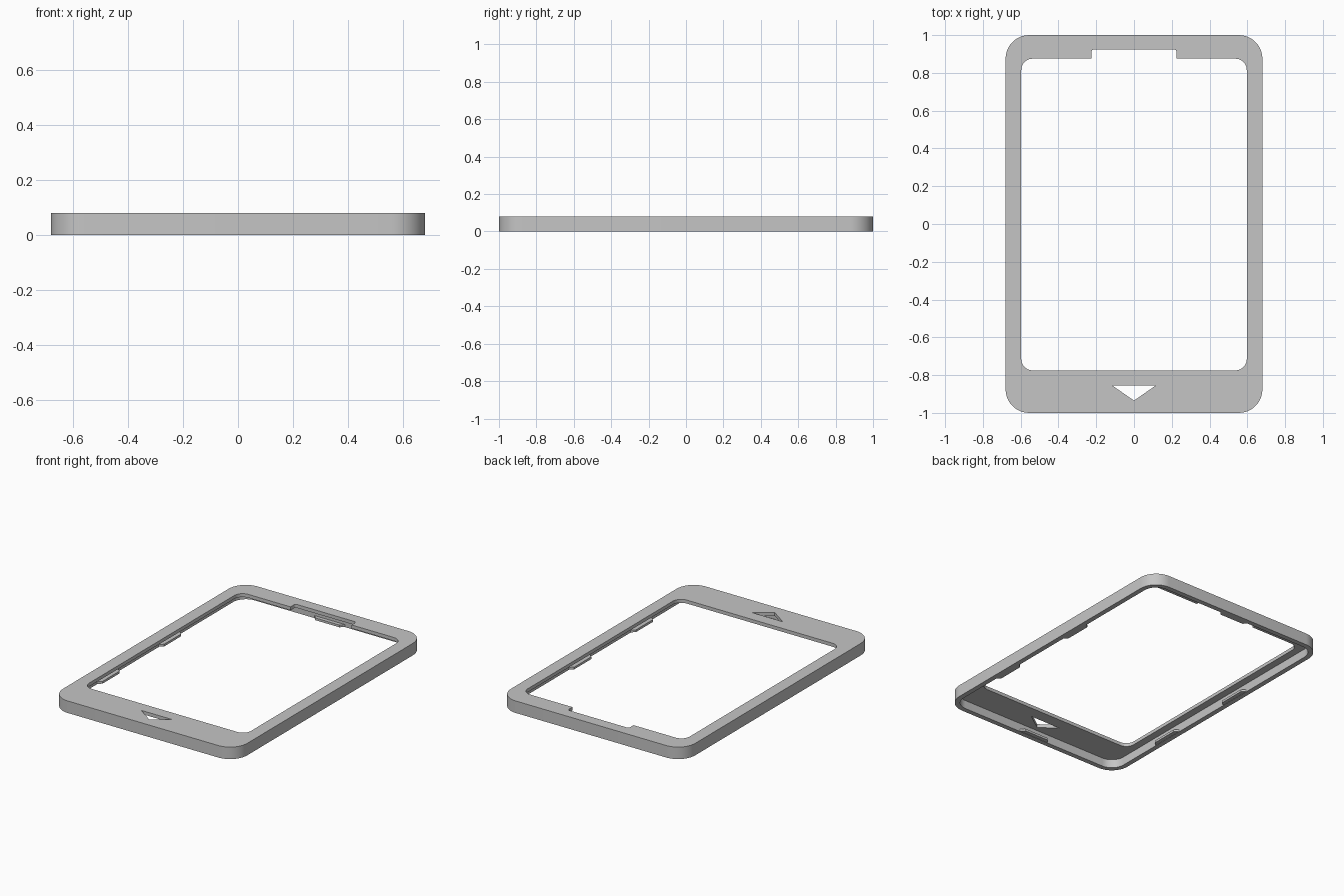
import bpy, bmesh, math
from mathutils import Matrix

cube = bpy.data.objects.get("Cube")
if cube:
    bpy.data.objects.remove(cube, do_unlink=True)

HEIGHT, PLATE_Z, WALL = 0.08, 0.057, 0.033

grey = bpy.data.materials.new("light_grey")
grey.use_nodes = True
colour = (0.56, 0.56, 0.56, 1)
grey.diffuse_color = colour
grey.node_tree.nodes["Principled BSDF"].inputs["Base Color"].default_value = colour


def rounded_rect(x0, x1, y0, y1, r, steps=10):
    """Counter-clockwise outline of a rounded rectangle."""
    corners = [(x1 - r, y1 - r), (x0 + r, y1 - r), (x0 + r, y0 + r), (x1 - r, y0 + r)]
    points = []
    for quarter, (cx, cy) in enumerate(corners):
        for i in range(steps + 1):
            a = (quarter + i / steps) * math.pi / 2
            points.append((cx + r * math.cos(a), cy + r * math.sin(a)))
    return points


def prism(name, outline, z0, z1, matrix=Matrix()):
    """Extrude a flat outline from z0 to z1."""
    bm = bmesh.new()
    base = bm.faces.new([bm.verts.new((x, y, z0)) for x, y in outline])
    ext = bmesh.ops.extrude_face_region(bm, geom=[base])
    top = [v for v in ext["geom"] if isinstance(v, bmesh.types.BMVert)]
    bmesh.ops.translate(bm, verts=top, vec=(0, 0, z1 - z0))
    bmesh.ops.transform(bm, matrix=matrix, verts=bm.verts)
    bmesh.ops.recalc_face_normals(bm, faces=bm.faces)
    mesh = bpy.data.meshes.new(name)
    bm.to_mesh(mesh)
    bm.free()
    mesh.materials.append(grey)
    obj = bpy.data.objects.new(name, mesh)
    bpy.context.collection.objects.link(obj)
    return obj


def cut(target, cutter):
    """Subtract the cutter, apply the result and remove the cutter."""
    mod = target.modifiers.new("cut", "BOOLEAN")
    mod.operation, mod.solver, mod.object = "DIFFERENCE", "EXACT", cutter
    bpy.context.view_layer.objects.active = target
    bpy.ops.object.modifier_apply(modifier=mod.name)
    bpy.data.objects.remove(cutter, do_unlink=True)


# Outer shell with a hollow underside
frame = prism("bezel_frame", rounded_rect(-0.68, 0.68, -1, 1, 0.125), 0, HEIGHT)
pocket = rounded_rect(-0.68 + WALL, 0.68 - WALL, -1 + WALL, 1 - WALL, 0.125 - WALL)
cut(frame, prism("pocket_cutter", pocket, -0.1, PLATE_Z))

# Screen window, the notch above it and the triangular opening below it
window = rounded_rect(-0.597, 0.597, -0.775, 0.875, 0.06)
cut(frame, prism("window_cutter", window, -0.1, 0.2))
notch = rounded_rect(-0.225, 0.225, 0.7, 0.925, 0.015, 4)
cut(frame, prism("notch_cutter", notch, -0.1, 0.2))
triangle = [(-0.115, -0.855), (0, -0.935), (0.115, -0.855)]
cut(frame, prism("triangle_cutter", triangle, -0.1, 0.2))

bpy.ops.object.select_all(action="DESELECT")
frame.select_set(True)
bpy.context.view_layer.objects.active = frame
bpy.ops.object.shade_smooth_by_angle(angle=math.radians(30))


# Snap tabs along the inner walls
def snap_tab(name, x, y, turn):
    shape = [(-0.12, -0.01), (0.12, -0.01), (0.09, 0.025), (-0.09, 0.025)]
    place = Matrix.Translation((x, y, 0)) @ Matrix.Rotation(turn, 4, "Z")
    prism(name, shape, 0.002, 0.017, place)


inner_x, inner_y = 0.68 - WALL, 1 - WALL
for side, sign in (("left", 1), ("right", -1)):
    for place, y in (("front", -0.45), ("back", 0.2)):
        snap_tab(f"{side}_{place}_tab", sign * inner_x, y, sign * math.pi / 2)
snap_tab("front_tab", 0, -inner_y, 0)
snap_tab("back_tab", 0, inner_y, math.pi)
